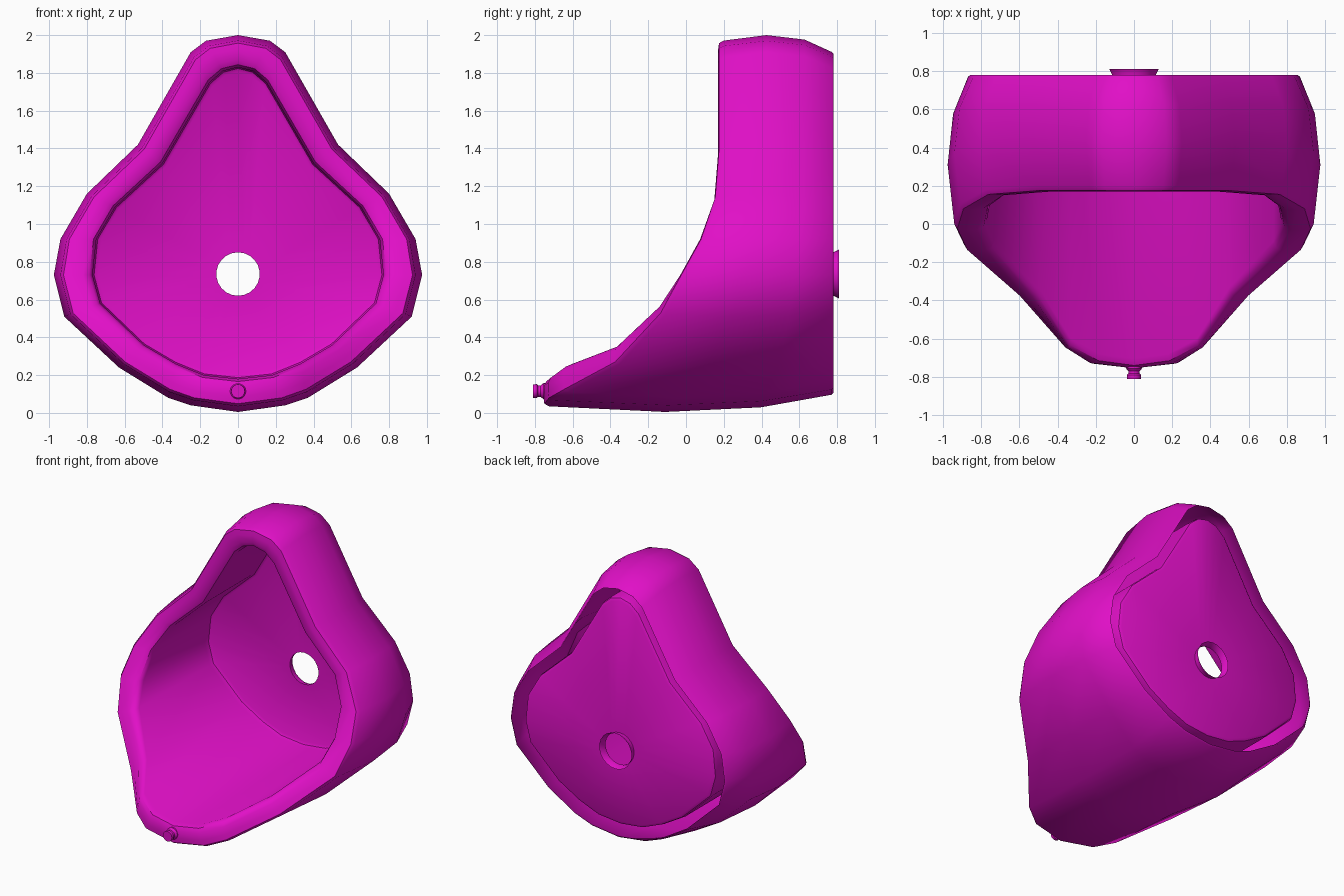
import bpy, bmesh, math
from mathutils import Vector

cube = bpy.data.objects.get("Cube")
if cube:
    bpy.data.objects.remove(cube, do_unlink=True)

magenta = bpy.data.materials.new("glossy magenta")
magenta.use_nodes = True
COLOUR = (0.75, 0.005, 0.57, 1)
magenta.diffuse_color = COLOUR
magenta.node_tree.nodes["Principled BSDF"].inputs["Base Color"].default_value = COLOUR

BACK = 0.78
HOLE_Z = 0.735

# Half outlines (x, z) from top centre to bottom centre, and the rim depth at each point
OUTER = [(0, 2), (.17, 1.97), (.25, 1.91), (.53, 1.42), (.80, 1.16), (.94, .92),
         (.975, .73), (.92, .51), (.63, .24), (.37, .08), (.25, .04), (0, .005)]
INNER = [(0, 1.83), (.08, 1.81), (.15, 1.75), (.40, 1.32), (.65, 1.09), (.75, .92),
         (.77, .73), (.73, .58), (.50, .36), (.33, .26), (.18, .20), (0, .18)]
RIM_Y = [.17, .17, .17, .17, .15, .075, -.03, -.14, -.38, -.65, -.73, -.755]


def mirrored(half):
    """Close a half ring by adding its reflection across x = 0."""
    return half + [Vector((-p.x, p.y, p.z)) for p in half[-2:0:-1]]


def section(blend, depth):
    """Ring between the outer (0) and inner (1) outlines; depth maps rim y to y."""
    half = []
    for (ox, oz), (ix, iz), rim in zip(OUTER, INNER, RIM_Y):
        half.append(Vector((ox + (ix - ox) * blend, depth(rim), oz + (iz - oz) * blend)))
    return mirrored(half)


def circle(radius, y, z, count):
    return [Vector((radius * math.sin(math.tau * i / count), y,
                    z + radius * math.cos(math.tau * i / count))) for i in range(count)]


def loft(name, rings, cap=False, angle=40):
    """Skin a list of equal rings into one object."""
    bm = bmesh.new()
    loops = [[bm.verts.new(p) for p in ring] for ring in rings]
    for a, b in zip(loops, loops[1:]):
        for i in range(len(a)):
            j = (i + 1) % len(a)
            bm.faces.new((a[i], a[j], b[j], b[i]))
    if cap:
        bm.faces.new(loops[0])
    bmesh.ops.recalc_face_normals(bm, faces=bm.faces)
    mesh = bpy.data.meshes.new(name)
    bm.to_mesh(mesh)
    bm.free()
    mesh.materials.append(magenta)
    obj = bpy.data.objects.new(name, mesh)
    bpy.context.collection.objects.link(obj)
    bpy.ops.object.select_all(action='DESELECT')
    obj.select_set(True)
    bpy.context.view_layer.objects.active = obj
    bpy.ops.object.shade_smooth_by_angle(angle=math.radians(angle))
    return obj


def along(fraction):
    return lambda rim: rim + (BACK - rim) * fraction


def behind_rim(offset):
    return lambda rim: rim + offset


def flat(y):
    return lambda rim: y


# Shell, open at the back, rolling over the rim into the bowl
shell = [section(.58, flat(BACK)), section(.52, flat(BACK - .01)),
         section(.14, along(.75)), section(0, along(.42)),
         section(.17, behind_rim(.03)), section(.25, behind_rim(.005)),
         section(.45, behind_rim(0)), section(.75, behind_rim(0)),
         section(.92, behind_rim(.015)), section(1, behind_rim(.05))]

# Bowl walls, rounded corner, back plate and flared drain sleeve
count = len(shell[0])
bowl = [section(1, flat(.72)), section(1.04, flat(.75)), section(1.14, flat(.76)),
        circle(.115, .76, HOLE_Z, count), circle(.115, BACK, HOLE_Z, count),
        circle(.13, .81, HOLE_Z, count)]
loft("basin", shell + bowl)

# Small spout on the front lip
spout = [(.036, -.81), (.037, -.79), (.03, -.783), (.03, -.77), (.042, -.755), (.042, -.72)]
loft("front_spout", [circle(r, y, .115, 20) for r, y in spout], cap=True, angle=30)
